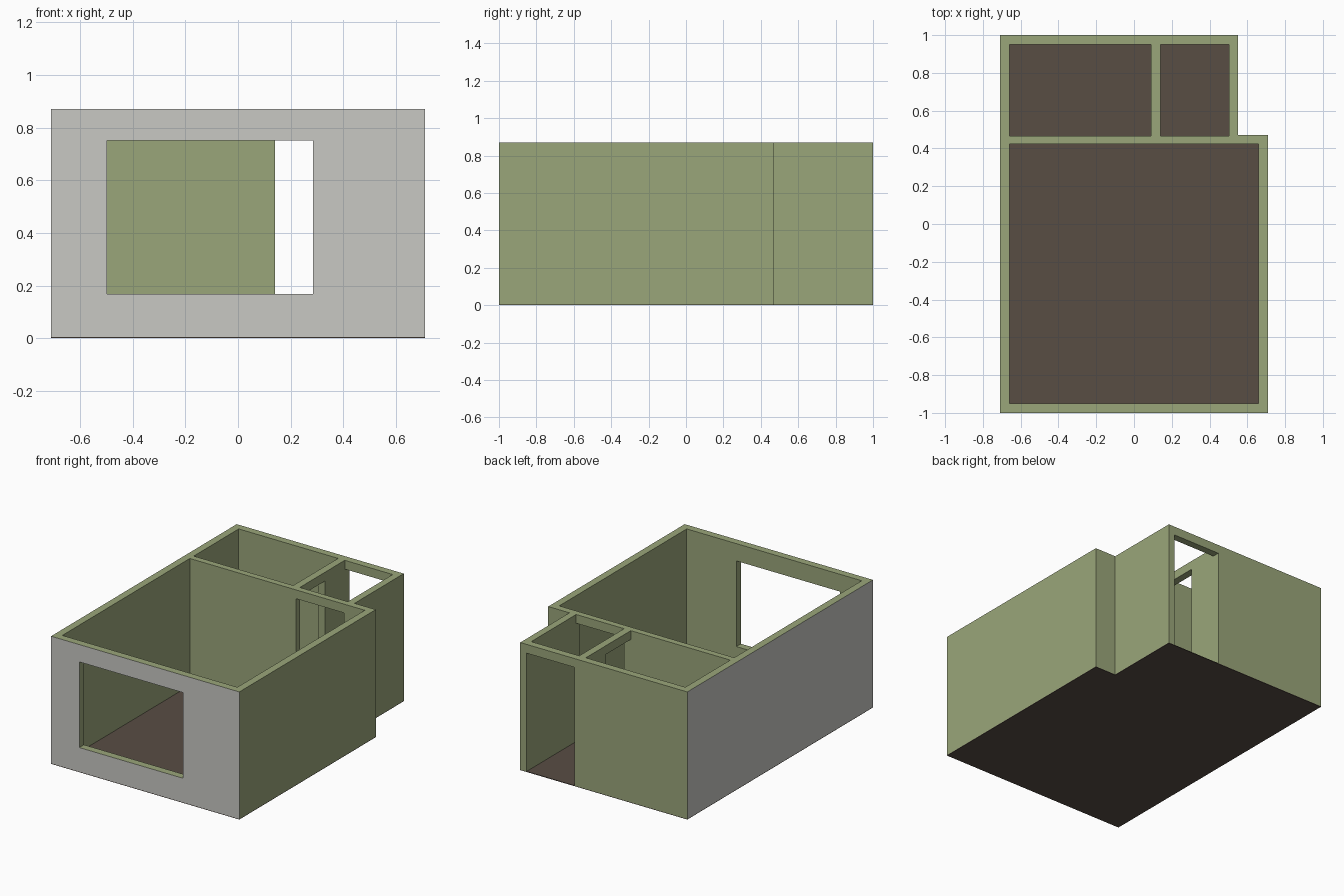
import bpy, bmesh

if "Cube" in bpy.data.objects:
    bpy.data.objects.remove(bpy.data.objects["Cube"])


def material(name, rgb):
    # sRGB 0-255 to linear flat colour
    lin = [((c / 255 + 0.055) / 1.055) ** 2.4 for c in rgb]
    m = bpy.data.materials.new(name)
    m.diffuse_color = (*lin, 1)
    m.use_nodes = True
    m.node_tree.nodes["Principled BSDF"].inputs["Base Color"].default_value = m.diffuse_color
    return m


green = material("wall_green", (154, 166, 122))
grey = material("facade_grey", (200, 200, 196))
brown = material("floor_brown", (88, 77, 68))

H = 0.87      # wall height
FLOOR = 0.004  # floor plate thickness
DOOR = 0.81   # door head height
OUTLINE = [(-0.71, -1), (0.71, -1), (0.71, 0.47), (0.55, 0.47), (0.55, 1), (-0.71, 1)]


def prism(name, outline, z0, z1, *mats):
    bm = bmesh.new()
    base = bm.faces.new([bm.verts.new((x, y, z0)) for x, y in outline])
    ext = bmesh.ops.extrude_face_region(bm, geom=[base])["geom"]
    for v in ext:
        if isinstance(v, bmesh.types.BMVert):
            v.co.z = z1
    bmesh.ops.recalc_face_normals(bm, faces=bm.faces)
    me = bpy.data.meshes.new(name)
    bm.to_mesh(me)
    bm.free()
    for m in mats:
        me.materials.append(m)
    ob = bpy.data.objects.new(name, me)
    bpy.context.collection.objects.link(ob)
    return ob


def cut(target, x0, x1, y0, y1, z0, z1):
    cutter = prism("cutter", [(x0, y0), (x1, y0), (x1, y1), (x0, y1)], z0, z1, green)
    cutter.hide_render = True
    mod = target.modifiers.new("cut", "BOOLEAN")
    mod.operation = "DIFFERENCE"
    mod.solver = "EXACT"
    mod.object = cutter
    bpy.context.view_layer.objects.active = target
    bpy.ops.object.modifier_apply(modifier=mod.name)
    bpy.data.objects.remove(cutter)


# Floor plate under the whole footprint
prism("floor", OUTLINE, 0, FLOOR, brown)

# Walls: solid footprint with rooms and openings cut out
walls = prism("walls", OUTLINE, FLOOR, H, green, grey)
cut(walls, -0.66, 0.66, -0.95, 0.423, -0.1, 1.0)    # main room
cut(walls, -0.66, 0.09, 0.466, 0.95, -0.1, 1.0)     # back left room
cut(walls, 0.14, 0.502, 0.466, 0.95, -0.1, 1.0)     # back right room
cut(walls, -0.497, 0.285, -1.1, -0.9, 0.168, 0.752)  # front window
cut(walls, 0.14, 0.502, 0.90, 1.1, -0.1, DOOR)      # back door
cut(walls, 0.14, 0.502, 0.40, 0.50, -0.1, DOOR)     # inner door
cut(walls, 0.05, 0.20, 0.466, 0.735, -0.1, DOOR)    # partition door

# Grey on the outer front and outer left faces only
for p in walls.data.polygons:
    front = p.normal.y < -0.9 and p.center.y < -0.99
    left = p.normal.x < -0.9 and p.center.x < -0.70
    p.material_index = 1 if front or left else 0
